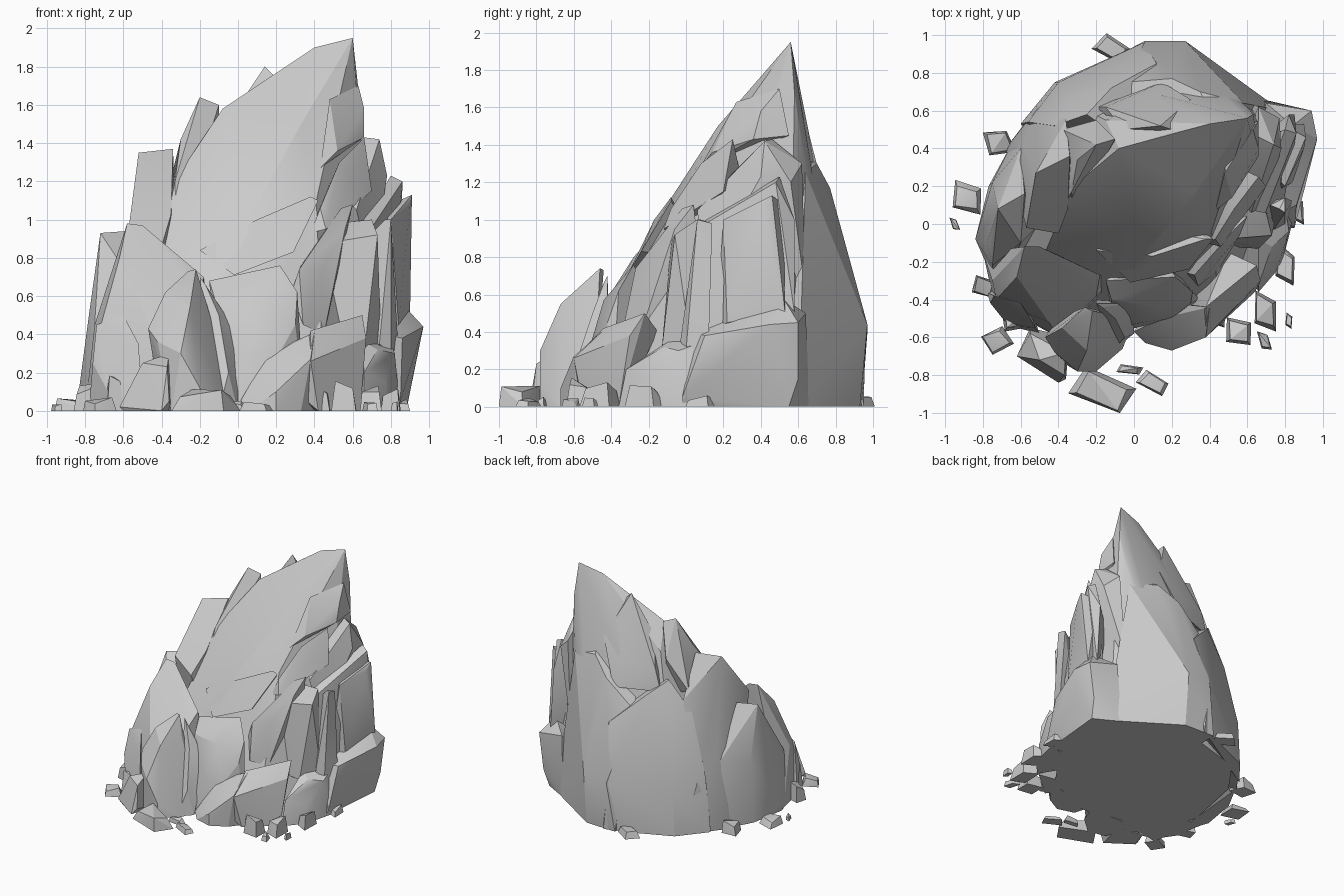
import bpy, bmesh, math, random

random.seed(4)


def rock(name, pts, angle=22):
    """Convex chunk of stone wrapped round a few corner points."""
    bm = bmesh.new()
    for p in pts:
        bm.verts.new(p)
    res = bmesh.ops.convex_hull(bm, input=bm.verts)
    junk = {g for g in res["geom_interior"] + res["geom_unused"]
            if isinstance(g, bmesh.types.BMVert) and g.is_valid}
    bmesh.ops.delete(bm, geom=list(junk), context='VERTS')
    bmesh.ops.recalc_face_normals(bm, faces=bm.faces)
    me = bpy.data.meshes.new(name)
    bm.to_mesh(me)
    bm.free()
    for f in me.polygons:
        f.use_smooth = True
    me.set_sharp_from_angle(angle=math.radians(angle))
    ob = bpy.data.objects.new(name, me)
    bpy.context.collection.objects.link(ob)
    return ob


# main leaning peak with the big, slightly bulging slanted front face
rock("main_peak", [
    (-.33, .08, .95), (-.02, -.28, .72), (.28, -.2, .83), (.41, -.04, 1.1),
    (.02, -.2, .93), (.2, .03, 1.25), (.33, .17, 1.5),
    (.6, .56, 1.95), (.4, .53, 1.9), (.19, .48, 1.76), (-.08, .4, 1.58), (-.32, .2, 1.22),
    (.63, .58, 1.68), (.6, .62, 1.4), (.15, .68, 1.35), (-.15, .55, 1.4),
    (-.7, -.1, 0), (-.6, -.45, 0), (0, -.52, 0), (.45, -.4, 0), (.74, 0, 0),
    (.7, .55, 0), (.27, .88, 0), (-.4, .68, 0), (-.6, .4, 0)])
# lip overhanging the front centre
rock("main_face_lip", [
    (-.02, -.31, .71), (-.2, -.14, .84), (.29, -.24, .83), (.31, -.2, .88), (.42, -.08, 1.1),
    (.38, -.08, 1.12), (.1, -.17, 1.0), (.2, .1, .8), (-.1, 0, .85)])

# back layers
rock("back_slab_right", [
    (.0, .94, 0), (.27, .93, 0), (.06, .97, .4), (.27, .97, .44), (.14, .87, .75), (.3, .85, .75),
    (.2, .77, 1.17), (.35, .7, 1.3), (.58, .64, 1.25), (.45, .5, 1.4), (.6, .66, .5),
    (.78, .6, 0), (.0, .5, 0), (.1, .5, 1.2), (-.05, .75, .95)])
rock("back_slab_middle", [
    (.1, .95, 0), (-.12, .88, 0), (-.42, .75, 0), (-.4, .75, .35), (.05, .96, .4), (-.34, .66, .85),
    (-.12, .72, 1.08), (.12, .85, .85), (-.25, .58, 1.2), (.0, .4, 1.1), (-.4, .3, .3),
    (-.6, .53, 0), (-.56, .54, .45), (-.42, .52, .95)])
rock("back_upper_wedge", [
    (-.06, .5, 1.5), (.14, .52, 1.8), (.2, .5, 1.74), (.12, .69, 1.3), (-.15, .62, 1.28),
    (.3, .66, 1.45), (.1, .4, 1.3), (-.2, .62, 1.1), (.15, .75, 1.1)])

# left layers stepping down from the peak
rock("left_slab_top", [
    (-.2, .42, 1.64), (-.1, .45, 1.6), (-.33, .17, 1.2), (-.38, .1, .95), (-.32, .05, .9),
    (-.3, .34, 1.42), (-.2, .55, 1.35), (-.38, .5, 1.1), (-.1, .4, 1.0)])
rock("left_slab_upper", [
    (-.52, .27, 1.35), (-.34, .36, 1.37), (-.35, .08, 1.03), (-.57, -.02, .97), (-.4, -.05, .86),
    (-.6, .1, .7), (-.58, .42, .6), (-.36, .55, 1.05), (-.68, .4, 0), (-.45, .7, 0),
    (-.52, .6, .4), (-.3, .2, .2), (-.62, .2, .1)])
rock("left_slab_lower", [
    (-.72, .08, .93), (-.58, .16, .94), (-.6, -.1, .75), (-.78, -.1, .5), (-.75, -.22, .45),
    (-.84, -.08, .05), (-.82, -.1, 0), (-.72, -.35, 0), (-.77, .2, 0), (-.75, .22, .5),
    (-.65, .42, 0), (-.6, .4, .55), (-.4, .1, .2)])

# front left boulders
rock("front_left_block", [
    (-.58, -.12, .98), (-.5, -.12, .97), (-.36, -.2, .8), (-.18, -.27, .7), (-.2, -.38, .6),
    (-.62, -.28, .8), (-.75, -.3, .45), (-.73, -.4, .4), (-.45, -.52, .42), (-.4, -.6, 0),
    (-.74, -.42, 0), (-.8, -.15, 0), (-.1, -.3, 0)])
rock("front_spike", [
    (-.22, -.46, .74), (-.26, -.44, .73), (-.38, -.55, .62), (-.47, -.6, .43), (-.42, -.68, .36),
    (-.25, -.67, .55), (-.17, -.5, .58), (-.3, -.78, .3), (-.2, -.78, .12), (-.35, -.75, 0),
    (-.06, -.66, 0), (-.0, -.5, 0), (-.4, -.5, 0), (-.2, -.78, 0)])
rock("front_spike_side", [
    (-.2, -.42, .7), (-.17, -.44, .66), (-.1, -.5, .5), (-.05, -.6, .2), (.0, -.58, 0),
    (.0, -.42, .4), (-.1, -.66, .0), (-.2, -.4, .2)])
rock("front_left_foot", [
    (-.5, -.72, .25), (-.37, -.8, .23), (-.36, -.68, .3), (-.62, -.7, .02), (-.6, -.7, 0),
    (-.4, -.84, 0), (-.36, -.82, .05), (-.34, -.6, 0), (-.55, -.58, .15), (-.55, -.55, 0)])
rock("left_foot", [
    (-.74, -.38, .45), (-.6, -.42, .5), (-.52, -.55, .35), (-.76, -.42, .25), (-.68, -.52, .1),
    (-.78, -.36, 0), (-.66, -.54, 0), (-.5, -.58, 0), (-.6, -.3, .1)])

# front centre and front right boulders
rock("front_centre_block", [
    (-.15, -.3, .68), (.0, -.36, .64), (.22, -.28, .76), (.31, -.36, .62), (.3, -.42, .45),
    (.12, -.44, .57), (-.12, -.4, .58), (.05, -.52, .3), (.2, -.5, .27), (.1, -.55, 0),
    (-.1, -.55, 0), (.35, -.4, 0), (.1, -.1, .4)])
rock("front_right_block", [
    (.14, -.5, .27), (.0, -.57, .03), (.06, -.63, 0), (.2, -.67, 0), (.2, -.67, .1),
    (.38, -.6, .27), (.4, -.44, .41), (.33, -.6, 0), (.45, -.45, 0), (.1, -.4, 0), (.2, -.42, .32)])
rock("front_right_wedge", [
    (.38, -.44, .42), (.65, -.22, .5), (.67, -.3, .38), (.6, -.38, .3), (.38, -.6, .26),
    (.3, -.58, .1), (.42, -.55, .0), (.64, -.36, 0), (.3, -.3, 0), (.5, -.15, .4)])

# shelves running up the right edge of the main face
rock("right_shelf_low", [
    (.28, -.26, .62), (.32, -.27, .74), (.54, -.02, 1.06), (.6, .04, 1.08), (.56, -.06, .95),
    (.44, -.2, .75), (.45, -.24, .4), (.34, -.33, .45), (.5, .1, .6), (.35, 0, .8)])
rock("right_shelf_mid", [
    (.38, -.1, .93), (.43, -.08, 1.06), (.53, .08, 1.3), (.66, .25, 1.43), (.6, .1, 1.2),
    (.46, -.12, .95), (.7, .2, 1.15), (.55, .3, 1.2), (.4, .1, 1.0)])
rock("right_shelf_top", [
    (.48, .27, 1.63), (.55, .27, 1.52), (.52, .14, 1.36), (.66, .4, 1.58), (.66, .36, 1.43),
    (.63, .5, 1.7), (.66, .55, 1.45), (.5, .45, 1.5), (.43, .07, 1.27)])
rock("right_rib_high", [
    (.74, .42, 1.42), (.66, .46, 1.43), (.78, .4, 1.23), (.56, .12, 1.12), (.62, .06, 1.05),
    (.77, .56, 1.2), (.66, .62, 1.3), (.62, .64, .6), (.7, .1, .7), (.5, .3, .9)])
rock("right_rib_mid", [
    (.86, .48, 1.2), (.8, .5, 1.23), (.85, .45, 1.1), (.64, .06, .97), (.68, .02, .93),
    (.82, .58, 1.0), (.85, .58, .5), (.78, .05, .4), (.6, .4, .9), (.6, .3, .4)])

# upright columns on the right side
rock("right_column_front", [
    (.48, -.08, .88), (.73, -.06, .92), (.7, .06, 1.0), (.5, .1, .98), (.45, -.12, .32),
    (.66, -.13, .3), (.75, .03, .3), (.45, .1, .2)])
rock("right_column_back", [
    (.91, .46, 1.13), (.9, .4, 1.07), (.8, .2, 1.0), (.78, .22, 1.0), (.84, .22, .45),
    (.74, .16, .4), (.9, .53, .5), (.8, .52, 1.08), (.7, .5, .4)])
rock("right_column_thin", [
    (.8, .06, 1.0), (.77, .08, 1.0), (.8, .14, .98), (.72, .1, .95), (.74, -.03, .35),
    (.8, 0, .3), (.84, .12, .3), (.65, .1, .3)])

# heavy boulders at the right foot
rock("right_foot_back", [
    (.84, .52, .58), (.94, .6, .45), (.97, .45, .44), (.86, .1, .38), (.76, .05, .4),
    (.92, .42, .2), (.88, .55, 0), (.84, .12, 0), (.85, -.02, .05), (.82, -.02, 0),
    (.7, .64, .5), (.68, .66, 0), (.5, .2, 0), (.9, .6, .15)])
rock("right_foot_front", [
    (.66, -.08, .36), (.73, -.12, .32), (.82, -.04, .3), (.77, -.2, .15), (.66, -.32, .2),
    (.78, -.22, 0), (.66, -.36, 0), (.85, .05, 0), (.8, .1, .35), (.5, -.1, 0)])


# loose stones scattered round the foot: x, y, length, width, height, turn
def pebble(i, x, y, l, w, h, turn):
    c, s = math.cos(turn), math.sin(turn)
    pts = []
    for z, k in ((0, 1.0), (h, .75)):
        for u, v in ((-1, -.5), (.8, -1), (1, .4), (-.6, 1)):
            u *= l * k * random.uniform(.8, 1)
            v *= w * k * random.uniform(.8, 1)
            pts.append((x + u * c - v * s, y + u * s + v * c, z * random.uniform(.5, 1)))
    rock("loose_stone_%02d" % i, pts)


stones = [
    (-.18, -.88, .19, .12, .12, -.2), (.1, -.84, .09, .06, .05, -.3), (-.03, -.77, .08, .03, .06, 0),
    (-.89, .14, .09, .1, .08, .1), (-.73, -.62, .08, .09, .07, .8), (-.8, -.33, .07, .07, .15, 0),
    (-.72, .43, .08, .09, .12, .5), (-.12, .93, .1, .07, .06, -.3), (.55, -.57, .08, .09, .17, .2),
    (.69, -.46, .07, .13, .17, .1), (.8, -.22, .06, .12, .12, 0), (.69, -.62, .03, .07, .05, .4),
    (.82, -.51, .02, .05, .05, 0), (.86, .08, .04, .1, .06, .1), (.44, -.5, .05, .05, .15, 0),
    (-.62, -.5, .1, .08, .2, .4), (-.95, .0, .02, .05, .04, .4),
]
for i, st in enumerate(stones):
    pebble(i + 1, *st)
